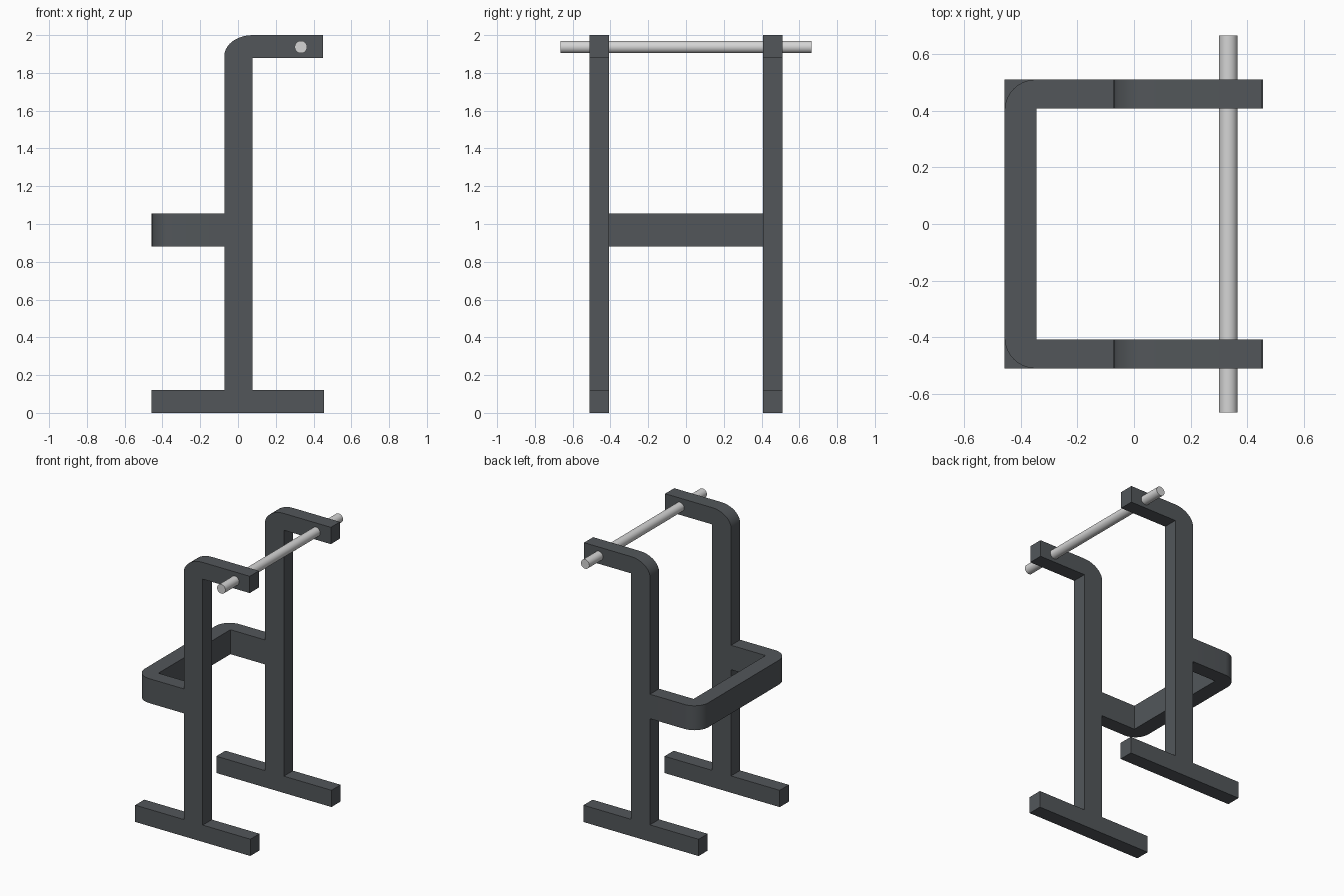
import bpy, bmesh, math
from mathutils import Vector

if "Cube" in bpy.data.objects:
    bpy.data.objects.remove(bpy.data.objects["Cube"])


def material(name, rgb):
    m = bpy.data.materials.new(name)
    m.diffuse_color = (*rgb, 1)
    m.use_nodes = True
    m.node_tree.nodes["Principled BSDF"].inputs["Base Color"].default_value = m.diffuse_color
    return m


FRAME = material("dark slate frame", (0.085, 0.094, 0.102))
STEEL = material("pale steel", (0.66, 0.66, 0.66))


def arc(cx, cy, rx, ry, a0, a1, n=10):
    return [(cx + rx * math.cos(math.radians(a0 + (a1 - a0) * i / n)),
             cy + ry * math.sin(math.radians(a0 + (a1 - a0) * i / n))) for i in range(n + 1)]


def finish(obj, mat):
    obj.data.materials.append(mat)
    bpy.ops.object.select_all(action='DESELECT')
    obj.select_set(True)
    bpy.context.view_layer.objects.active = obj
    bpy.ops.object.shade_smooth_by_angle(angle=math.radians(30))


def extrude(name, pts, depth, mat):
    """Turn a closed outline of 3D points into a solid along depth."""
    bm = bmesh.new()
    face = bm.faces.new([bm.verts.new(p) for p in pts])
    out = bmesh.ops.extrude_face_region(bm, geom=[face])
    moved = [v for v in out["geom"] if isinstance(v, bmesh.types.BMVert)]
    bmesh.ops.translate(bm, verts=moved, vec=Vector(depth))
    bmesh.ops.recalc_face_normals(bm, faces=bm.faces)
    mesh = bpy.data.meshes.new(name)
    bm.to_mesh(mesh)
    bm.free()
    obj = bpy.data.objects.new(name, mesh)
    bpy.context.collection.objects.link(obj)
    finish(obj, mat)
    return obj


# Side frames: foot, post and forward arm in one outline, rounded at the top bend
side = [(-0.457, 0), (0.455, 0), (0.455, 0.12), (0.078, 0.12), (0.078, 1.88),
        (0.45, 1.88), (0.45, 2.0)]
side += arc(0.078, 1.89, 0.15, 0.11, 90, 180)
side += [(-0.072, 0.12), (-0.457, 0.12)]
for label, y in (("left", 0.407), ("right", -0.51)):
    extrude(label + "_side_frame", [(x, y, z) for x, z in side], (0, 0.103, 0), FRAME)

# Back brace: U shape in plan, outer corners rounded and inner corners square
half = [(-0.072, 0.407), (-0.072, 0.51)] + arc(-0.347, 0.40, 0.11, 0.11, 90, 180)
half = [(-0.345, 0.407)] + half
plan = half + [(x, -y) for x, y in reversed(half)]
extrude("back_brace", [(x, y, 0.88) for x, y in plan], (0, 0, 0.175), FRAME)

# Steel bar through the arms
bpy.ops.mesh.primitive_cylinder_add(vertices=32, radius=0.033, depth=1.33,
                                    location=(0.333, 0, 1.937),
                                    rotation=(math.pi / 2, 0, 0))
bar = bpy.context.object
bar.name = "cross_bar"
finish(bar, STEEL)
